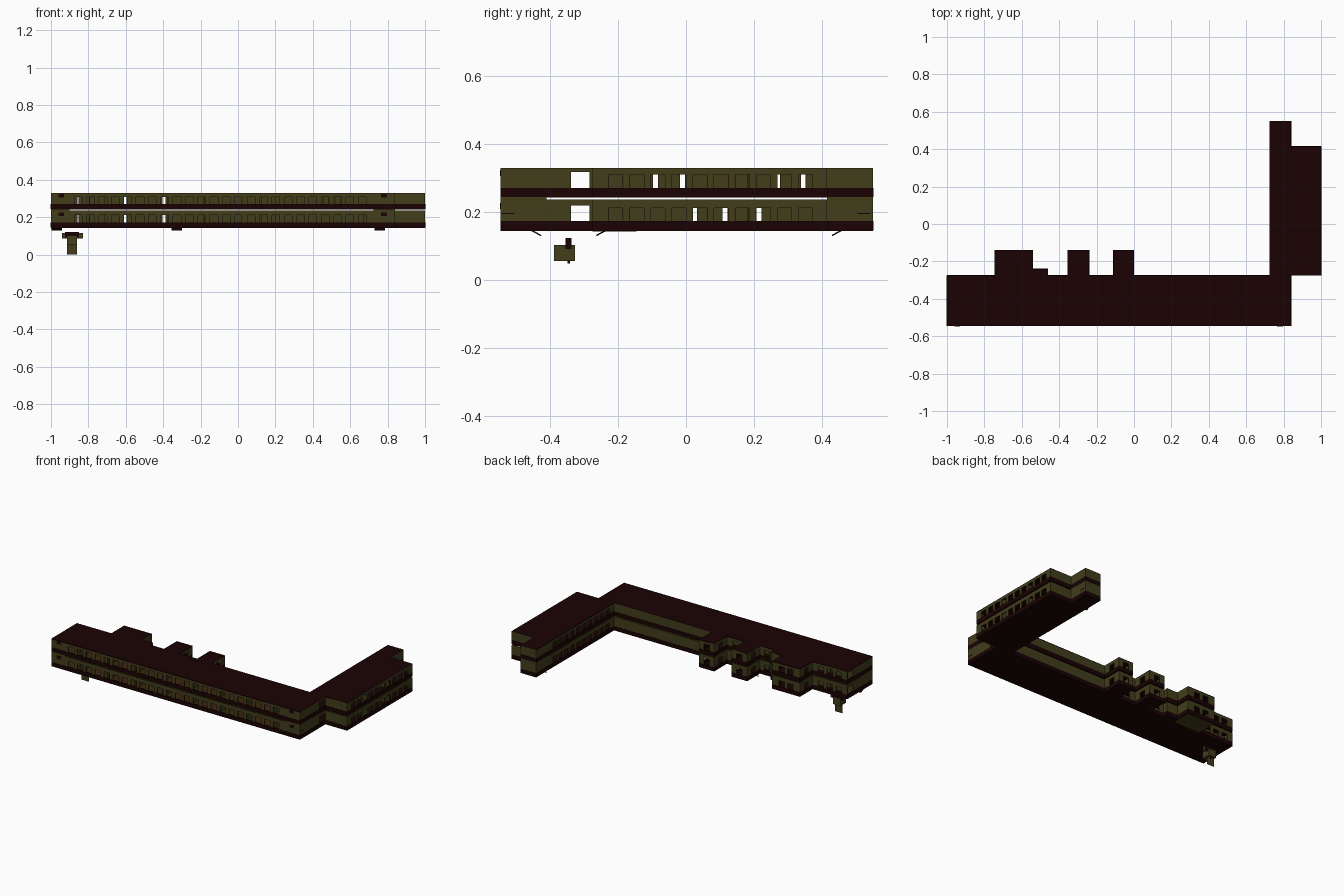
import bpy, bmesh, math
from mathutils import Matrix, Vector

cube = bpy.data.objects.get("Cube")
if cube:
    bpy.data.objects.remove(cube)


def material(name, rgb):
    m = bpy.data.materials.new(name)
    m.use_nodes = True
    m.diffuse_color = (*rgb, 1)
    m.node_tree.nodes["Principled BSDF"].inputs["Base Color"].default_value = (*rgb, 1)
    return m


OLIVE = material("olive wall", (0.053, 0.047, 0.011))
MAROON = material("dark maroon", (0.0105, 0.0006, 0.0008))
BROWN = material("brown floor and frames", (0.045, 0.019, 0.004))


class Part:
    """Collects boxes into one object of one colour."""

    def __init__(self, name, mat):
        self.name, self.mat, self.bm = name, mat, bmesh.new()

    def box(self, lo, hi, tilt=0):
        lo, hi = Vector(lo), Vector(hi)
        size = [max(abs(d), 0.0005) for d in hi - lo]
        mat = (Matrix.Translation((lo + hi) / 2) @ Matrix.Rotation(tilt, 4, "X")
               @ Matrix.Diagonal((*size, 1)))
        bmesh.ops.create_cube(self.bm, size=1, matrix=mat)

    def finish(self):
        me = bpy.data.meshes.new(self.name)
        self.bm.to_mesh(me)
        self.bm.free()
        me.materials.append(self.mat)
        bpy.context.collection.objects.link(bpy.data.objects.new(self.name, me))


def slab(name, points, z0, z1, mat):
    part = Part(name, mat)
    face = part.bm.faces.new([part.bm.verts.new((x, y, z0)) for x, y in points])
    ext = bmesh.ops.extrude_face_region(part.bm, geom=[face])["geom"]
    bmesh.ops.translate(part.bm, vec=(0, 0, z1 - z0),
                        verts=[v for v in ext if isinstance(v, bmesh.types.BMVert)])
    bmesh.ops.recalc_face_normals(part.bm, faces=part.bm.faces)
    part.finish()


# Building footprint, counter-clockwise
FRONT, BACK, BAY, HALL = -0.545, -0.275, -0.14, -0.346
outline = [(-1, FRONT), (0.84, FRONT), (0.84, BACK), (1, BACK), (1, 0.415),
           (0.84, 0.415), (0.84, 0.55), (0.725, 0.55), (0.725, BACK)]
for right, left in ((0, -0.11), (-0.24, -0.355)):
    outline += [(right, BACK), (right, BAY), (left, BAY), (left, BACK)]
outline += [(-0.46, BACK), (-0.46, -0.24), (-0.54, -0.24), (-0.54, BAY),
            (-0.745, BAY), (-0.745, BACK), (-1, BACK)]
THICK, SILL, HEAD = 0.006, 0.027, 0.066


def wall(parts, a, b, z, top, openings, head=HEAD, sill=True):
    """Wall from a to b, its thickness to the left, with openings along its axis."""
    walls, bands, frames = parts
    axis = 0 if abs(b[0] - a[0]) > abs(b[1] - a[1]) else 1
    sign = 1 if b[axis] > a[axis] else -1
    depth = THICK * (sign if axis == 0 else -sign)
    c, lo, hi = a[1 - axis], min(a[axis], b[axis]), max(a[axis], b[axis])

    def piece(part, s0, s1, z0, z1, out=0.0):
        p, q = [0, 0, z0], [0, 0, z1]
        p[axis], q[axis] = s0, s1
        p[1 - axis], q[1 - axis] = c - depth * out, c + depth
        part.box(p, q)

    base = z
    if sill:
        base = z + SILL
        piece(bands, lo, hi, z, base, 0.2)
    piece(walls, lo, hi, z + head, top)
    s = lo
    for o0, o1 in openings:
        piece(walls, s, o0, base, z + head)
        for j in (o0, o1 - 0.002):
            piece(frames, j, j + 0.002, base, z + head)
        s = o1
    piece(walls, s, hi, base, z + head)


def windows(lo, hi, pitch=0.066, width=0.045):
    n = max(int((hi - lo - 0.015) / pitch), 0)
    start = (lo + hi) / 2 - n * pitch / 2
    return [(start + i * pitch + (pitch - width) / 2,
             start + i * pitch + (pitch + width) / 2) for i in range(n)]


def storey(name, z, top, front_doors, wing_doors):
    walls, bands, frames = parts = (Part(name + " walls", OLIVE), Part(name + " sill band", MAROON),
                                    Part(name + " window frames", BROWN))
    # Outer walls
    for a, b in zip(outline, outline[1:] + outline[:1]):
        head, gaps = HEAD, []
        axis = 1 if a[0] == b[0] else 0
        lo, hi = sorted((a[axis], b[axis]))
        if axis == 1 and lo == FRONT:
            gaps, head = [(-0.34, -0.282)], 0.073
        elif axis == 1 and hi - lo > 0.3:
            gaps = windows(max(lo, -0.265), min(hi, 0.41), 0.062)
        elif axis == 0 and a[1] == FRONT:
            gaps = windows(-0.91, 0.72)
        elif hi - lo > 0.1 and a[0] < 0.725:
            gaps = windows(lo, hi)
        wall(parts, a, b, z, top, gaps, head)
    # Inner walls with doorways along both corridors
    wall(parts, (-1, HALL), (0.84, HALL), z, top,
         [(x - 0.015, x + 0.015) for x in front_doors], sill=False)
    wall(parts, (0.84, BACK), (0.84, 0.415), z, top,
         [(y - 0.009, y + 0.009) for y in wing_doors], sill=False)
    # Room partitions
    for i in range(1, 9):
        x = -1 + i * 0.204
        walls.box((x, FRONT + THICK, z), (x + 0.004, HALL, top))
    for y in (-0.05, 0.18):
        walls.box((0.846, y, z), (0.994, y + 0.004, top))
    # Wooden floor of the front rooms
    frames.box((-0.994, FRONT + THICK, z + 0.003), (0.834, HALL, z + 0.009))
    # Small high windows on the stair towers
    for x in (-0.945, 0.78):
        bands.box((x - 0.016, FRONT - 0.002, z + 0.062), (x + 0.016, FRONT, z + 0.08))
    for p in parts:
        p.finish()


storey("lower storey", 0.145, 0.236, (-0.845, -0.7, -0.61, -0.39, 0.11, 0.185, 0.685),
       (0.025, 0.115, 0.215))
storey("upper storey", 0.243, 0.328, (-0.845, -0.7, -0.61, -0.39, 0.11, 0.185, 0.47, 0.535),
       (-0.09, -0.01, 0.27, 0.345))

# Floors and roof
slab("ground floor", outline, 0.143, 0.149, MAROON)
slab("upper floor", outline, 0.242, 0.248, MAROON)
slab("flat roof", outline, 0.323, 0.3285, MAROON)
bay_floor = [(-0.74, BACK), (-0.545, BACK), (-0.545, -0.145), (-0.74, -0.145)]
slab("bay underside", bay_floor, 0.142, 0.143, OLIVE)

# Solid links between storeys at the stair towers
links = Part("stair tower links", OLIVE)
for x0, x1, y0, y1 in ((-1, -0.9, FRONT, -0.41), (0.725, 0.84, FRONT, -0.41),
                       (0.725, 0.84, 0.415, 0.55)):
    links.box((x0, y0, 0.23), (x1, y1, 0.245))
links.finish()

# Narrow vents on the tower sides
vents = Part("tower vents", MAROON)
for y in (-0.523, 0.523):
    vents.box((0.84, y - 0.018, 0.193), (0.842, y + 0.018, 0.196))
vents.finish()

# Sloping stair ends under the floor
stairs = Part("stair ends", MAROON)
for x, y, turn in ((-0.97, -0.442, -1), (-0.328, -0.248, 1), (0.757, 0.445, 1)):
    stairs.box((x - 0.028, y - 0.018, 0.136), (x + 0.028, y + 0.018, 0.14),
               turn * math.radians(28))
stairs.finish()

# Small hanging bracket of crossed plates
hanger = Part("bracket plates", OLIVE)
hanger.box((-0.915, -0.346, 0), (-0.86, -0.346, 0.12))
hanger.box((-0.94, -0.347, 0.085), (-0.83, -0.345, 0.115))
hanger.box((-0.915, -0.388, 0.055), (-0.86, -0.327, 0.102))
hanger.finish()
core = Part("bracket core", MAROON)
core.box((-0.925, -0.354, 0.09), (-0.85, -0.336, 0.122))
core.box((-0.89, -0.349, 0.047), (-0.884, -0.341, 0.1))
core.finish()
